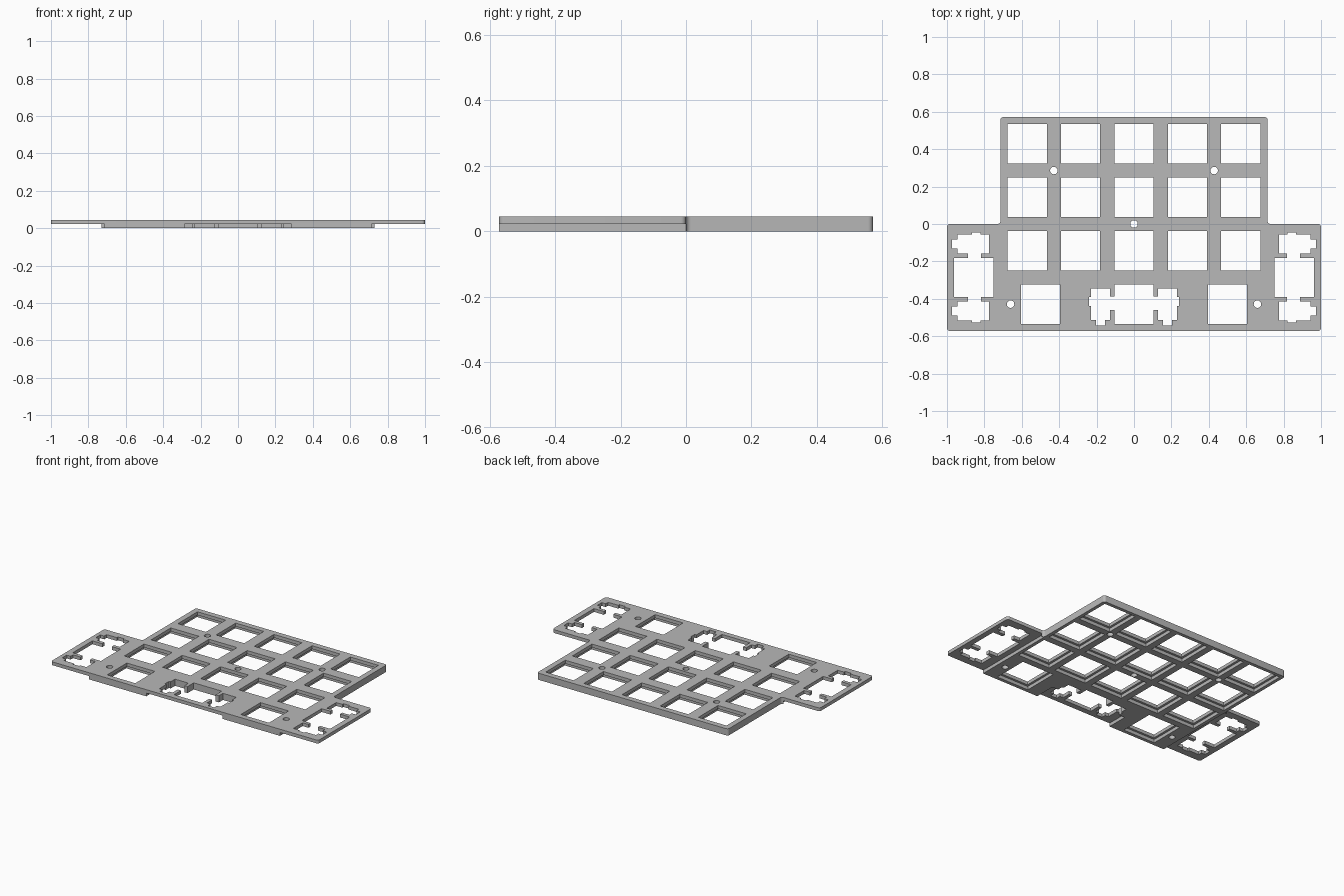
import bpy, bmesh, math
from mathutils import Vector

if "Cube" in bpy.data.objects:
    bpy.data.objects.remove(bpy.data.objects["Cube"], do_unlink=True)

U = 2 / 7            # key pitch
THICK = 0.045        # full thickness
STEP = 0.0225        # underside of the thin layer

grey = bpy.data.materials.new("plate grey")
grey.use_nodes = True
colour = (0.48, 0.48, 0.48, 1)
grey.diffuse_color = colour
grey.node_tree.nodes["Principled BSDF"].inputs["Base Color"].default_value = colour


def rounded(points, r, steps=6):
    """Round every corner of a right-angled outline."""
    out = []
    for i, p in enumerate(points):
        p = Vector(p)
        a = (Vector(points[i - 1]) - p).normalized() * r
        b = (Vector(points[(i + 1) % len(points)]) - p).normalized() * r
        for k in range(steps + 1):
            t = k / steps * math.pi / 2
            out.append(p + a * (1 - math.sin(t)) + b * (1 - math.cos(t)))
    return out


def rect(x, y, w, h):
    return [(x + sx * w / 2, y + sy * h / 2)
            for sx, sy in ((-1, -1), (1, -1), (1, 1), (-1, 1))]


def circle(x, y, r, n=24):
    return [(x + r * math.cos(i * math.tau / n), y + r * math.sin(i * math.tau / n))
            for i in range(n)]


def prisms(name, outlines, z0, z1):
    """One object made of separate upright prisms."""
    bm = bmesh.new()
    for pts in outlines:
        low = [bm.verts.new((p[0], p[1], z0)) for p in pts]
        high = [bm.verts.new((p[0], p[1], z1)) for p in pts]
        bm.faces.new(low)
        bm.faces.new(high)
        for i in range(len(pts)):
            bm.faces.new((low[i - 1], low[i], high[i], high[i - 1]))
    bmesh.ops.recalc_face_normals(bm, faces=bm.faces)
    mesh = bpy.data.meshes.new(name)
    bm.to_mesh(mesh)
    bm.free()
    mesh.materials.append(grey)
    ob = bpy.data.objects.new(name, mesh)
    bpy.context.collection.objects.link(ob)
    return ob


# Plate body: narrow back half, wide front half
half = [(1, -2 * U), (1, 0), (2.5 * U, 0), (2.5 * U, 2 * U)]
outline = half + [(-x, y) for x, y in reversed(half)]
plate = prisms("keyboard_plate", [rounded(outline, 0.016)], 0, THICK)

# Key positions
keys = [(c * U, r * U) for c in range(-2, 3) for r in (1.5, 0.5, -0.5)]
keys += [(s * 1.75 * U, -1.5 * U) for s in (-1, 1)]

# Double-width key opening with stabiliser slots
slot = [(0.105, 0.105), (0.105, 0.04), (0.129, 0.04), (0.129, 0.083),
        (0.229, 0.083), (0.229, 0.037), (0.241, 0.037), (0.241, -0.01),
        (0.229, -0.01), (0.229, -0.086), (0.203, -0.086), (0.203, -0.115),
        (0.155, -0.115), (0.155, -0.086), (0.129, -0.086), (0.129, -0.031),
        (0.105, -0.031), (0.105, -0.105)]
slot += [(-x, y) for x, y in reversed(slot)]
wide_keys = [[(x, y - 1.5 * U) for x, y in slot]]
wide_keys += [[(s * (3 * U - y), x - U) for x, y in slot] for s in (-1, 1)]

# Screw holes
screws = [(0, 0), (-1.5 * U, U), (1.5 * U, U), (-0.66, -1.5 * U), (0.66, -1.5 * U)]

openings = prisms("opening_cutter",
                  [rect(x, y, 0.21, 0.21) for x, y in keys] + wide_keys
                  + [circle(x, y, 0.02) for x, y in screws], -0.1, 0.1)

# Underside: clip recess around each key, thin areas at the wide keys
reliefs = [rect(x, y, 0.24, 0.24) for x, y in keys]
reliefs.append(rect(0, -2 * U, 2 * U, U))
reliefs += [rect(s * 3.5 * U, -1.5 * U, 2 * U, 3 * U) for s in (-1, 1)]
underside = prisms("underside_cutter", reliefs, -0.1, STEP)

bpy.context.view_layer.objects.active = plate
plate.select_set(True)
for cutter in (underside, openings):
    mod = plate.modifiers.new(cutter.name, 'BOOLEAN')
    mod.operation = 'DIFFERENCE'
    mod.solver = 'EXACT'
    mod.object = cutter
    bpy.ops.object.modifier_apply(modifier=mod.name)
    bpy.data.objects.remove(cutter, do_unlink=True)

bpy.ops.object.shade_smooth_by_angle(angle=math.radians(30))
